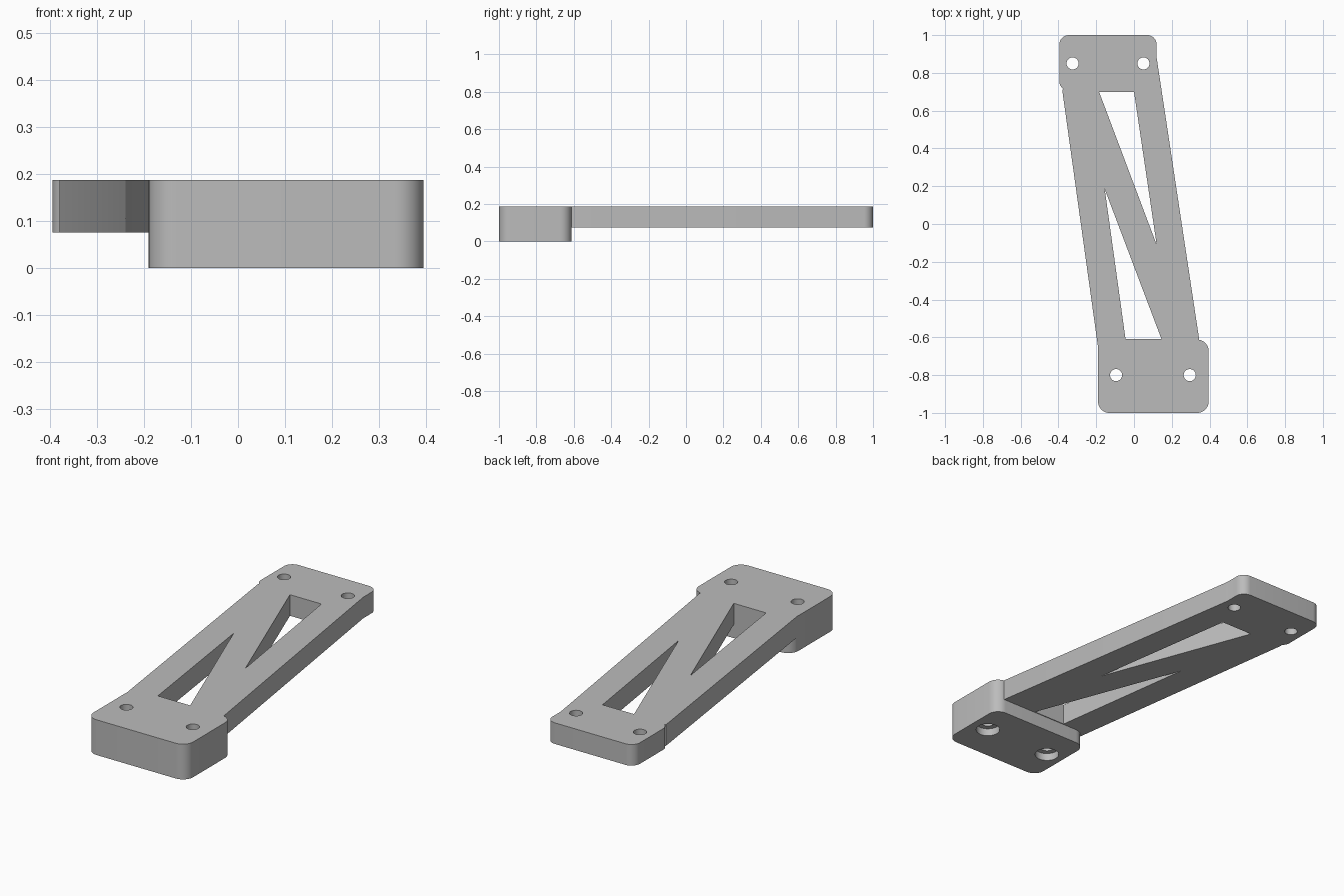
import bpy
import bmesh
from math import radians, cos, sin, pi

cube = bpy.data.objects.get("Cube")
if cube:
    bpy.data.objects.remove(cube, do_unlink=True)

grey = bpy.data.materials.new("light grey")
grey.use_nodes = True
colour = (0.5, 0.5, 0.5, 1)
grey.diffuse_color = colour
grey.node_tree.nodes["Principled BSDF"].inputs["Base Color"].default_value = colour

TOP, BEAM_BOTTOM = 0.187, 0.075


def prism(name, outline, z0, z1):
    """Extrude a counter-clockwise outline from z0 to z1."""
    bm = bmesh.new()
    face = bm.faces.new([bm.verts.new((x, y, z0)) for x, y in outline])
    top = bmesh.ops.extrude_face_region(bm, geom=[face])["geom"]
    verts = [v for v in top if isinstance(v, bmesh.types.BMVert)]
    bmesh.ops.translate(bm, verts=verts, vec=(0, 0, z1 - z0))
    bmesh.ops.recalc_face_normals(bm, faces=bm.faces)
    mesh = bpy.data.meshes.new(name)
    bm.to_mesh(mesh)
    bm.free()
    mesh.materials.append(grey)
    obj = bpy.data.objects.new(name, mesh)
    bpy.context.collection.objects.link(obj)
    return obj


def arc(cx, cy, r, start, sweep, steps):
    angles = [start + sweep * i / steps for i in range(steps + 1)]
    return [(cx + r * cos(a), cy + r * sin(a)) for a in angles]


def rounded_rect(x0, x1, y0, y1, r):
    centres = [(x1 - r, y1 - r), (x0 + r, y1 - r), (x0 + r, y0 + r), (x1 - r, y0 + r)]
    return [p for i, (cx, cy) in enumerate(centres)
            for p in arc(cx, cy, r, i * pi / 2, pi / 2, 10)]


def circle(cx, cy, r):
    return arc(cx, cy, r, 0, 2 * pi, 32)[:-1]


def combine(target, other, operation):
    mod = target.modifiers.new(other.name, "BOOLEAN")
    mod.operation = operation
    mod.solver = "EXACT"
    mod.object = other
    bpy.context.view_layer.objects.active = target
    bpy.ops.object.modifier_apply(modifier=mod.name)
    bpy.data.objects.remove(other, do_unlink=True)


# Thick front pad, slanted beam and thin back pad joined into one bracket
bracket = prism("bracket", rounded_rect(-0.19, 0.395, -1, -0.612, 0.06), 0, TOP)
beam = [(-0.188, -0.67), (0.335, -0.67), (0.345, -0.61), (0.12, 0.88),
        (-0.2, 0.88), (-0.38, 0.71)]
combine(bracket, prism("beam", beam, BEAM_BOTTOM, TOP), "UNION")
back_pad = rounded_rect(-0.395, 0.12, 0.705, 1, 0.05)
combine(bracket, prism("back_pad", back_pad, BEAM_BOTTOM, TOP), "UNION")

# Triangular windows either side of the diagonal brace
windows = [[(-0.185, 0.7), (0.12, -0.11), (0, 0.7)],
           [(-0.155, 0.185), (-0.045, -0.608), (0.145, -0.608)]]
for outline in windows:
    combine(bracket, prism("window", outline, -0.1, 0.3), "DIFFERENCE")

# Bolt holes, with round recesses under the front pad
for x, y in [(-0.095, -0.8), (0.295, -0.8), (-0.325, 0.85), (0.05, 0.85)]:
    combine(bracket, prism("bolt_hole", circle(x, y, 0.032), -0.1, 0.3), "DIFFERENCE")
    if y < 0:
        combine(bracket, prism("recess", circle(x, y, 0.06), -0.1, 0.04), "DIFFERENCE")

bpy.ops.object.select_all(action="DESELECT")
bracket.select_set(True)
bpy.context.view_layer.objects.active = bracket
bpy.ops.object.shade_smooth_by_angle(angle=radians(30))
